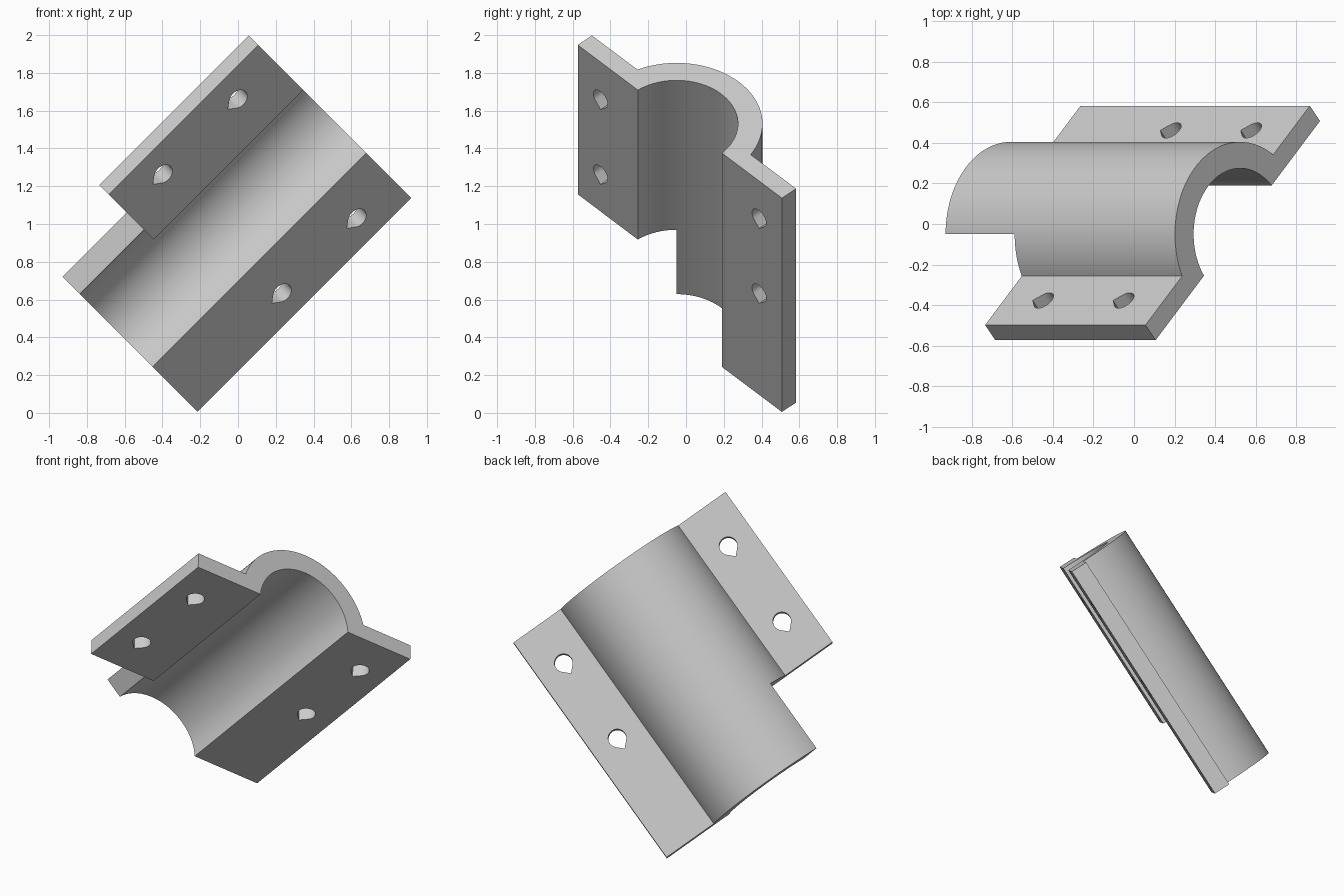
import bpy, bmesh, math
from mathutils import Matrix, Vector

cube = bpy.data.objects.get("Cube")
if cube:
    bpy.data.objects.remove(cube, do_unlink=True)

# Clamp dimensions: local x across the flanges, y outward, z along the pipe
R_IN, R_OUT = 0.325, 0.455
N_IN, N_OUT = 0.024, 0.127
HALF_W = 0.788
S_LOW, S_NOTCH, S_HIGH = -0.148, 0.334, 1.453
HOLE_T, HOLE_R = 0.612, 0.055
TILT = math.radians(43.3)

# Local frame: the pipe leans 45 degrees and is turned about its own axis
q_dir = Vector((1, 0, -1)).normalized()
axis = Vector((1, 0, 1)).normalized()
side = Vector((0, 1, 0))
across = q_dir * math.cos(TILT) + side * math.sin(TILT)
outward = side * math.cos(TILT) - q_dir * math.sin(TILT)
frame = Matrix((across, outward, axis)).transposed().to_4x4()
frame.translation = q_dir * -0.712 + side * -0.05


def prism(name, points, sweep):
    """Closed solid made by sweeping a flat outline."""
    bm = bmesh.new()
    face = bm.faces.new([bm.verts.new(p) for p in points])
    new = bmesh.ops.extrude_face_region(bm, geom=[face])["geom"]
    bmesh.ops.translate(bm, verts=[v for v in new if isinstance(v, bmesh.types.BMVert)], vec=sweep)
    bmesh.ops.recalc_face_normals(bm, faces=bm.faces)
    bm.transform(frame)
    bmesh.ops.recalc_face_normals(bm, faces=bm.faces)
    mesh = bpy.data.meshes.new(name)
    bm.to_mesh(mesh)
    bm.free()
    obj = bpy.data.objects.new(name, mesh)
    bpy.context.collection.objects.link(obj)
    return obj


def arc(radius, height, steps=64):
    """Arc over the pipe between the two points at the given height."""
    start = math.asin(height / radius)
    span = math.pi - 2 * start
    return [(radius * math.cos(start + span * i / steps),
             radius * math.sin(start + span * i / steps)) for i in range(steps + 1)]


# Half pipe with two flanges
outline = [(HALF_W, N_IN), (HALF_W, N_OUT)] + arc(R_OUT, N_OUT)
outline += [(-HALF_W, N_OUT), (-HALF_W, N_IN)] + arc(R_IN, N_IN)[::-1]
clamp = prism("pipe_clamp", [(t, n, S_LOW) for t, n in outline], (0, 0, S_HIGH - S_LOW))

# Notch that shortens one flange and the pipe wall beside it
wedge = [(0, 0), (-1.2 * math.cos(TILT), 1.2 * math.sin(TILT)), (-1.2, 0.8), (-1.2, -0.3), (0, -0.3)]
cutters = [prism("notch_cutter", [(t, n, S_LOW - 0.2) for t, n in wedge],
                 (0, 0, S_NOTCH - S_LOW + 0.2))]

# Teardrop bolt holes, pointed toward the low end
for t in (-HOLE_T, HOLE_T):
    for s in (0.615, 1.176):
        drop = [(t, -0.1, s - HOLE_R * math.sqrt(2))]
        for i in range(33):
            a = math.radians(-45 + 270 * i / 32)
            drop.append((t + HOLE_R * math.cos(a), -0.1, s + HOLE_R * math.sin(a)))
        cutters.append(prism("hole_cutter", drop, (0, 0.4, 0)))

bpy.ops.object.select_all(action='DESELECT')
bpy.context.view_layer.objects.active = clamp
clamp.select_set(True)
for cutter in cutters:
    cutter.hide_render = True
    mod = clamp.modifiers.new("cut", 'BOOLEAN')
    mod.operation = 'DIFFERENCE'
    mod.solver = 'EXACT'
    mod.object = cutter
    bpy.ops.object.modifier_apply(modifier=mod.name)
    bpy.data.objects.remove(cutter, do_unlink=True)

# Plain grey finish
grey = bpy.data.materials.new("light_grey")
grey.use_nodes = True
color = (0.6, 0.6, 0.6, 1)
grey.diffuse_color = color
grey.node_tree.nodes["Principled BSDF"].inputs["Base Color"].default_value = color
clamp.data.materials.clear()
clamp.data.materials.append(grey)
bpy.ops.object.shade_smooth_by_angle(angle=math.radians(25))
